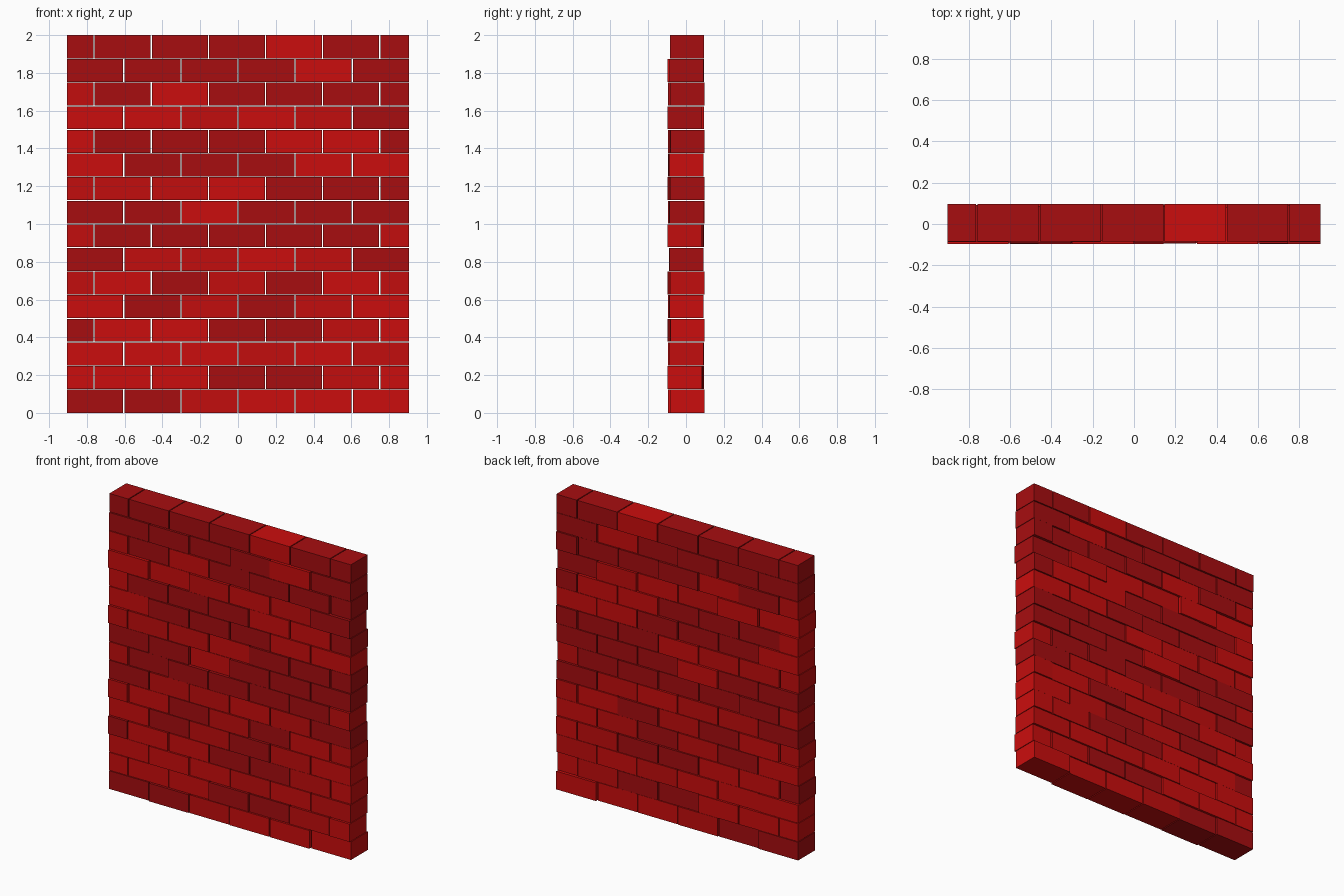
import bpy, bmesh, random

if "Cube" in bpy.data.objects:
    bpy.data.objects.remove(bpy.data.objects["Cube"])

random.seed(4)

def material(name, rgb):
    m = bpy.data.materials.new(name)
    m.diffuse_color = (*rgb, 1)
    m.use_nodes = True
    m.node_tree.nodes["Principled BSDF"].inputs["Base Color"].default_value = m.diffuse_color
    return m

KEYS = "DMB"
MATS = [material("dark red brick", (0.39, 0.004, 0.005)),
        material("mid red brick", (0.54, 0.004, 0.004)),
        material("bright red brick", (0.60, 0.004, 0.004))]

# brick shades per course, bottom to top
COURSES = ["DDMBBB", "BBBDDMB", "BBBMBM", "DBBDDMB", "BDMDMB", "MBDMDBM",
           "DMMBMD", "MDDDDDM", "DDBDDD", "MMMBDDD", "BDDDBB", "BDDDBBD",
           "BBMBMD", "MDBDDDD", "DDDDBD", "DDDDBDD"]
H = 0.125          # course height
DEPTH = 0.18
END = 0.905        # half length of wall
PITCH = 0.3025
GAP_X, GAP_Z = 0.006, 0.004
SHIFT = 0.007      # how far bricks step in or out
FIRST_FORWARD = {3, 5, 9, 12}
LAST_FORWARD = {1, 7, 12}
LAST_BACK = {0, 3, 5, 9, 11, 13}

def add_brick(bm, x0, x1, z0, z1, y, mat):
    verts = bmesh.ops.create_cube(bm, size=1)["verts"]
    for v in verts:
        v.co.x = x0 if v.co.x < 0 else x1
        v.co.y = y + v.co.y * DEPTH
        v.co.z = z0 if v.co.z < 0 else z1
    for f in {f for v in verts for f in v.link_faces}:
        f.material_index = mat

for row, shades in enumerate(COURSES):
    # running bond: odd courses are offset by half a brick
    if row % 2:
        joints = [-0.762 + PITCH * i for i in range(6)]
    else:
        joints = [PITCH * i for i in range(-2, 3)]
    edges = [-END - GAP_X / 2] + joints + [END + GAP_X / 2]
    z0 = row * H + (GAP_Z / 2 if row else 0)
    z1 = (row + 1) * H - (GAP_Z / 2 if row < 15 else 0)
    bm = bmesh.new()
    for i, key in enumerate(shades):
        y = random.uniform(-SHIFT, SHIFT)
        last = i == len(shades) - 1
        if row == 15:
            y = 0.006
        elif (i == 0 and row in FIRST_FORWARD) or (last and row in LAST_FORWARD):
            y = -SHIFT
        elif last and row in LAST_BACK:
            y = SHIFT
        elif i == 0 or last:
            y = 0.002
        add_brick(bm, edges[i] + GAP_X / 2, edges[i + 1] - GAP_X / 2,
                  z0, z1, y, KEYS.index(key))
    # one object per course
    me = bpy.data.meshes.new(f"brick_course_{row + 1}")
    for m in MATS:
        me.materials.append(m)
    bm.to_mesh(me)
    bm.free()
    bpy.context.collection.objects.link(bpy.data.objects.new(me.name, me))
